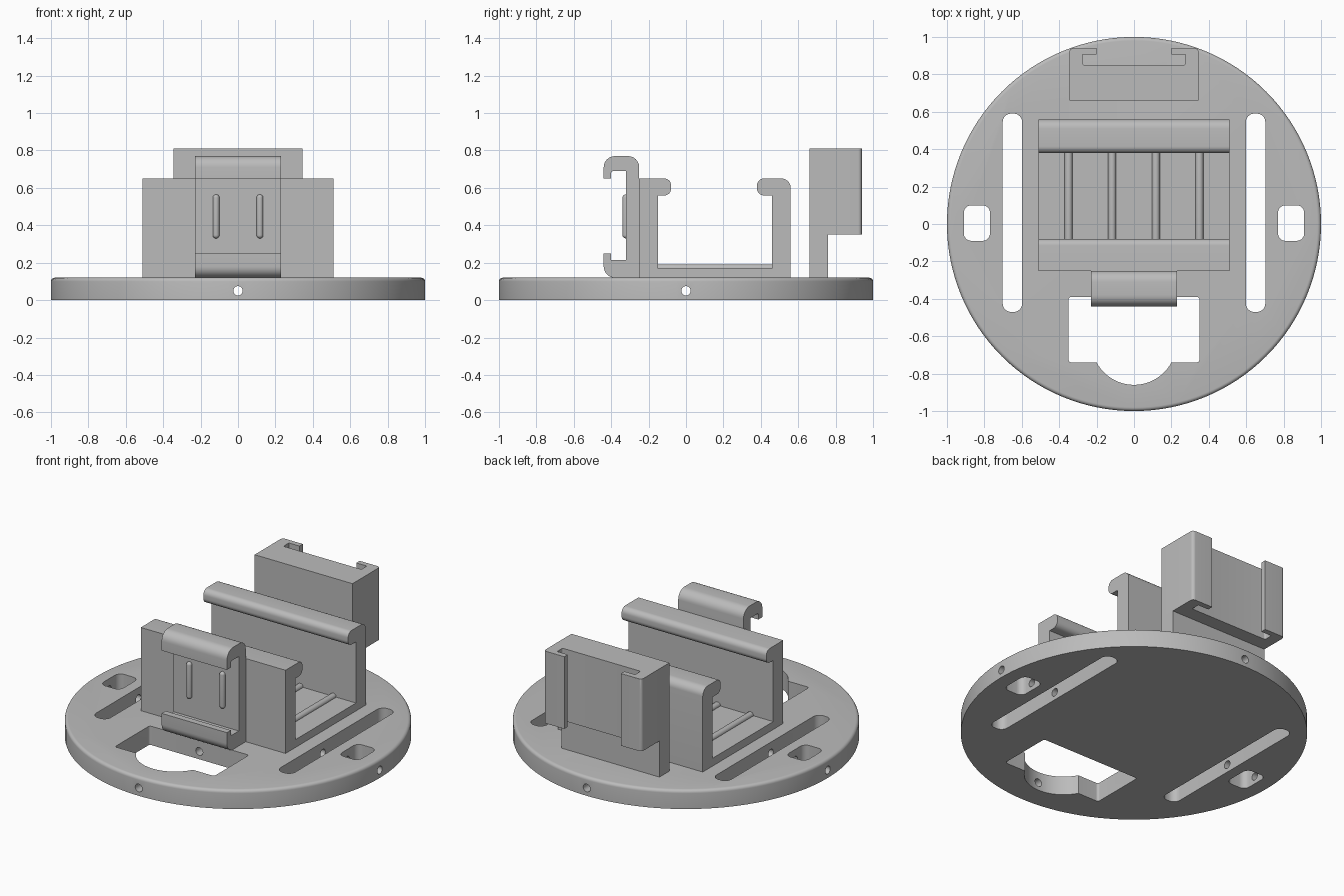
import bpy, bmesh, math
from mathutils import Vector, Matrix

cube = bpy.data.objects.get("Cube")
if cube:
    bpy.data.objects.remove(cube, do_unlink=True)

grey = bpy.data.materials.new("light_grey")
grey.use_nodes = True
grey.diffuse_color = (0.5, 0.5, 0.5, 1)
grey.node_tree.nodes["Principled BSDF"].inputs["Base Color"].default_value = (0.5, 0.5, 0.5, 1)


def finish(name, bm, smooth=True):
    bmesh.ops.recalc_face_normals(bm, faces=bm.faces)
    mesh = bpy.data.meshes.new(name)
    bm.to_mesh(mesh)
    bm.free()
    obj = bpy.data.objects.new(name, mesh)
    bpy.context.collection.objects.link(obj)
    mesh.materials.append(grey)
    if smooth:
        shade(obj)
    return obj


def shade(obj):
    bpy.ops.object.select_all(action='DESELECT')
    obj.select_set(True)
    bpy.context.view_layer.objects.active = obj
    bpy.ops.object.shade_smooth_by_angle(angle=math.radians(35))


def rounded(corners, steps=8):
    """Outline from (a, b) or (a, b, radius) corners, with true arc fillets."""
    out = []
    for i, c in enumerate(corners):
        p = Vector(c[:2])
        if len(c) == 2:
            out.append(p)
            continue
        u = (Vector(corners[i - 1][:2]) - p).normalized()
        v = (Vector(corners[(i + 1) % len(corners)][:2]) - p).normalized()
        half = u.angle(v) / 2
        centre = p + (u + v).normalized() * c[2] / math.sin(half)
        start = p + u * c[2] / math.tan(half) - centre
        end = p + v * c[2] / math.tan(half) - centre
        sweep = start.angle_signed(end)
        for k in range(steps + 1):
            out.append(centre + Matrix.Rotation(-sweep * k / steps, 2) @ start)
    return out


def extrude(name, outline, lo, hi, axis, smooth=True):
    """Extrude an outline: axis x takes (y, z) points, axis z takes (x, y)."""
    bm = bmesh.new()
    place = (lambda p, h: (h, p.x, p.y)) if axis == 'x' else (lambda p, h: (p.x, p.y, h))
    a, b = ([bm.verts.new(place(p, h)) for p in outline] for h in (lo, hi))
    bm.faces.new(a)
    bm.faces.new(b)
    for i in range(len(a)):
        j = (i + 1) % len(a)
        bm.faces.new((a[i], a[j], b[j], b[i]))
    return finish(name, bm, smooth)


def rect(x0, x1, y0, y1, r):
    return rounded([(x0, y0, r), (x1, y0, r), (x1, y1, r), (x0, y1, r)])


def rod(name, start, end, r, sides=20):
    """Straight rod with rounded ends."""
    a, b = Vector(start), Vector(end)
    bm = bmesh.new()
    bmesh.ops.create_uvsphere(bm, u_segments=sides, v_segments=12, radius=r)
    half = (b - a).length / 2 - r
    for v in bm.verts:
        if abs(v.co.z) < 1e-5:
            v.co.z = 0
    cut = bmesh.ops.bisect_plane(bm, geom=bm.verts[:] + bm.edges[:] + bm.faces[:],
                                 plane_co=(0, 0, r * 0.05), plane_no=(0, 0, 1))
    for v in bm.verts:
        v.co.z += half if v.co.z > r * 0.02 else -half
    turn = (b - a).to_track_quat('Z', 'Y').to_matrix().to_4x4()
    bmesh.ops.transform(bm, matrix=Matrix.Translation((a + b) / 2) @ turn, verts=bm.verts)
    return finish(name, bm)


# Round base with a softened top rim
T = 0.12
bm = bmesh.new()
bmesh.ops.create_cone(bm, cap_ends=True, segments=128, radius1=1, radius2=1, depth=T,
                      matrix=Matrix.Translation((0, 0, T / 2)))
rim = [e for e in bm.edges if all(v.co.z > T - 0.001 for v in e.verts)]
bmesh.ops.bevel(bm, geom=rim, offset=0.02, segments=5, profile=0.5, affect='EDGES')
base = finish("round_base", bm, False)

# Openings in the base: side slots, side windows, front window with a bowed edge
cutters = []
for s in (-1, 1):
    cutters.append(extrude("slot_cutter", rect(s * .65 - .052, s * .65 + .052, -.47, .59, .045),
                           -.1, .3, 'z', False))
    cutters.append(extrude("window_cutter", rect(s * .84 - .07, s * .84 + .07, -.09, .1, .04),
                           -.1, .3, 'z', False))
bow = [Vector((.227 * math.sin(t), -.633 - .227 * math.cos(t)))
       for t in (math.radians(-62 + 124 * k / 24) for k in range(25))]
front = rounded([(.35, -.74, .015), (.35, -.39, .015), (-.35, -.39, .015), (-.35, -.74, .015)])
cutters.append(extrude("front_window_cutter", bow + front, -.1, .3, 'z', False))

# Cross-drilled holes running right through the base
for turn in (Matrix.Rotation(math.pi / 2, 4, 'X'), Matrix.Rotation(math.pi / 2, 4, 'Y')):
    bm = bmesh.new()
    bmesh.ops.create_cone(bm, cap_ends=True, segments=24, radius1=.025, radius2=.025, depth=2.4,
                          matrix=Matrix.Translation((0, 0, .05)) @ turn)
    cutters.append(finish("drill_cutter", bm, False))

bpy.context.view_layer.objects.active = base
for c in cutters:
    mod = base.modifiers.new("opening", 'BOOLEAN')
    mod.operation, mod.solver, mod.object = 'DIFFERENCE', 'EXACT', c
    bpy.ops.object.modifier_apply(modifier=mod.name)
    bpy.data.objects.remove(c, do_unlink=True)
shade(base)

# Main cradle: floor and two walls with inward hooks
extrude("cradle", rounded([
    (-.25, T), (.56, T), (.56, .65, .05), (.38, .65, .035), (.38, .56, .035), (.46, .56),
    (.46, .17), (-.15, .17), (-.15, .56), (-.08, .56, .035), (-.08, .65, .035), (-.25, .65)]),
    -.51, .51, 'x')
for i, x in enumerate((-.35, -.117, .117, .35)):
    rod(f"cradle_floor_rib_{i + 1}", (x, -.18, .17), (x, .49, .17), .021)

# Front clip with top and bottom hooks and two upright ribs
extrude("front_clip", rounded([
    (-.25, T), (-.25, .77, .06), (-.44, .77, .06), (-.44, .65), (-.40, .65), (-.40, .69, .01),
    (-.32, .69), (-.32, .215), (-.40, .215), (-.40, .25), (-.44, .25), (-.44, T, .06)]),
    -.23, .23, 'x')
for side, x in (("right", -.117), ("left", .117)):
    rod(f"clip_rib_{side}", (x, -.322, .33), (x, -.322, .565), .018)

# Rear holder: raised channel with lips, on a narrow foot
half = [(.345, .66), (.345, .94, .02), (.2, .94), (.2, .905), (.275, .905), (.275, .85, .01)]
mirror = [(-c[0],) + c[1:] for c in reversed(half)]
holder = extrude("rear_holder", rounded(half + mirror), .35, .81, 'z')
soft = holder.modifiers.new("soft_top", 'BEVEL')
soft.width, soft.segments, soft.limit_method = .02, 3, 'WEIGHT'
weights = holder.data.attributes.new("bevel_weight_edge", 'FLOAT', 'EDGE')
for e in holder.data.edges:
    ends = [holder.data.vertices[i].co for i in e.vertices]
    if all(p.z > .8 and p.y > .935 for p in ends):
        weights.data[e.index].value = 1
extrude("rear_holder_foot", rounded([(.66, T), (.76, T), (.76, .36), (.66, .36)]),
        -.345, .345, 'x')
